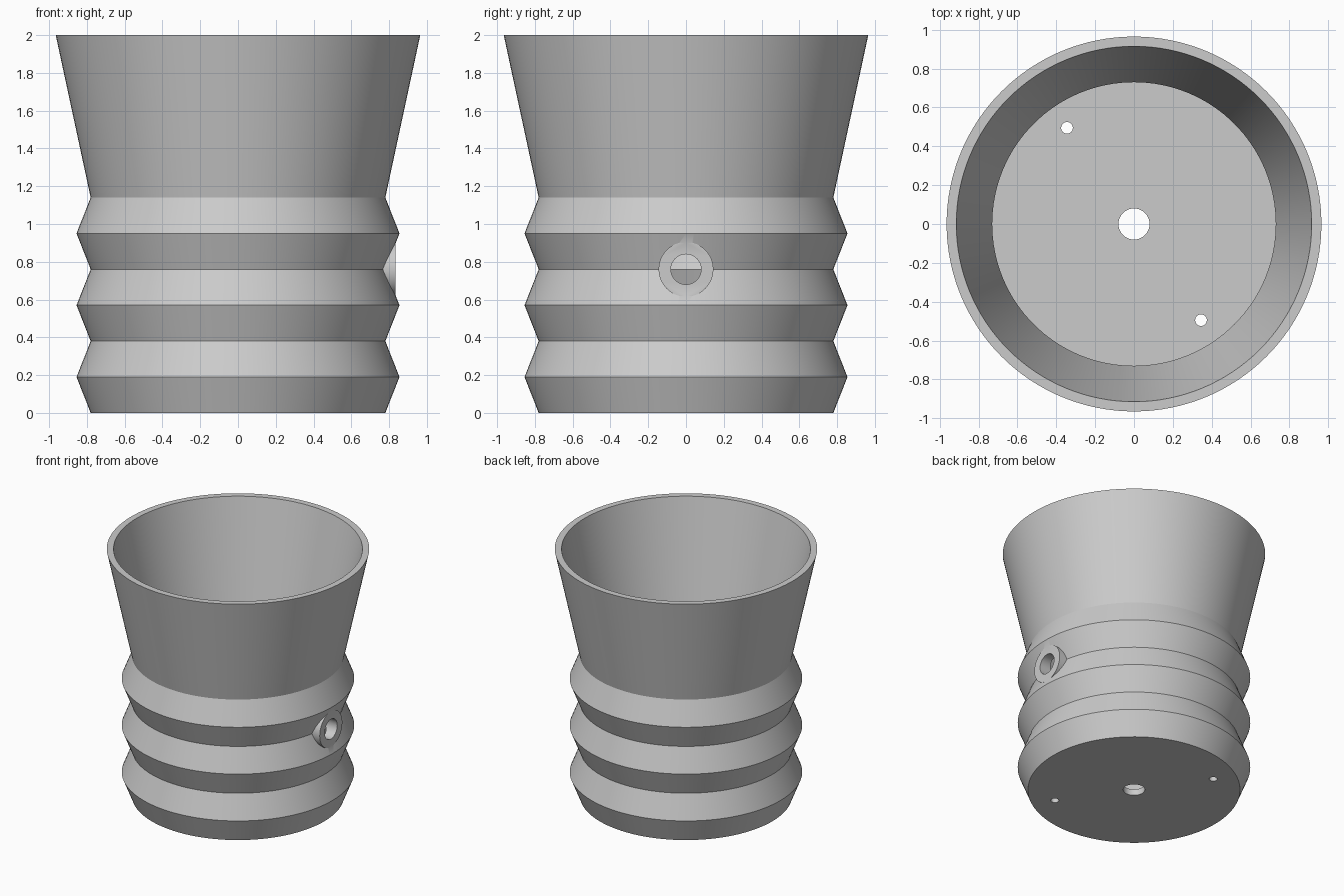
import bpy
import bmesh
from math import cos, sin, tau, radians
from mathutils import Matrix

old = bpy.data.objects.get("Cube")
if old:
    bpy.data.objects.remove(old, do_unlink=True)

SEGMENTS = 128
BAND = 0.19          # height of one bellows slope
VALLEY, RIDGE, RIM = 0.78, 0.855, 0.965
WALL = 0.05
PORT_Z = 4 * BAND

grey = bpy.data.materials.new("plain grey")
grey.use_nodes = True
colour = (0.6, 0.6, 0.6, 1)
grey.diffuse_color = colour
grey.node_tree.nodes["Principled BSDF"].inputs["Base Color"].default_value = colour


def add_object(name, bm):
    bmesh.ops.recalc_face_normals(bm, faces=bm.faces)
    mesh = bpy.data.meshes.new(name)
    bm.to_mesh(mesh)
    bm.free()
    mesh.materials.append(grey)
    obj = bpy.data.objects.new(name, mesh)
    bpy.context.collection.objects.link(obj)
    return obj


def lathe(name, profile):
    """Closed solid of revolution from (radius, height) pairs."""
    bm = bmesh.new()
    rings = [[bm.verts.new((r * cos(tau * i / SEGMENTS), r * sin(tau * i / SEGMENTS), z))
              for i in range(SEGMENTS)] for r, z in profile]
    for low, high in zip(rings, rings[1:]):
        for i in range(SEGMENTS):
            j = (i + 1) % SEGMENTS
            bm.faces.new((low[i], low[j], high[j], high[i]))
    bm.faces.new(rings[0])
    bm.faces.new(rings[-1])
    return add_object(name, bm)


def cylinder(name, radius, depth, centre, sideways=False):
    bm = bmesh.new()
    turn = Matrix.Rotation(radians(90), 4, "Y") if sideways else Matrix()
    bmesh.ops.create_cone(bm, cap_ends=True, segments=48, radius1=radius, radius2=radius,
                          depth=depth, matrix=Matrix.Translation(centre) @ turn)
    return add_object(name, bm)


def combine(target, tool, operation):
    mod = target.modifiers.new(tool.name, "BOOLEAN")
    mod.operation = operation
    mod.solver = "EXACT"
    mod.object = tool
    bpy.context.view_layer.objects.active = target
    bpy.ops.object.modifier_apply(modifier=mod.name)
    bpy.data.objects.remove(tool, do_unlink=True)


# Outer shape: three bellows ridges below a flared cup
bellows = [(RIDGE if i % 2 else VALLEY, i * BAND) for i in range(7)]
cup = lathe("bellows_cup", bellows + [(RIM, 2)])

# Round boss filling the valley on the left side
combine(cup, cylinder("port_boss", 0.145, 0.235, (0.7175, 0, PORT_Z), True), "UNION")

# Cavity that follows the outer wall, above a thin floor
slope = (RIM - VALLEY) / (2 - 6 * BAND)
floor_radius = VALLEY - WALL + (RIDGE - VALLEY) * WALL / BAND
inner = [(floor_radius, WALL)] + [(r - WALL, z) for r, z in bellows[1:]]
combine(cup, lathe("cavity", inner + [(RIM - WALL + 0.1 * slope, 2.1)]), "DIFFERENCE")

# Side port and the three floor holes
combine(cup, cylinder("port_bore", 0.08, 0.6, (0.75, 0, PORT_Z), True), "DIFFERENCE")
for x, y, radius in ((0, 0, 0.08), (-0.345, 0.495, 0.03), (0.345, -0.495, 0.03)):
    combine(cup, cylinder("floor_hole", radius, 0.3, (x, y, 0)), "DIFFERENCE")

# Smooth round surfaces with crisp ridges
bpy.ops.object.select_all(action="DESELECT")
cup.select_set(True)
bpy.context.view_layer.objects.active = cup
bpy.ops.object.shade_smooth_by_angle(angle=radians(25))
